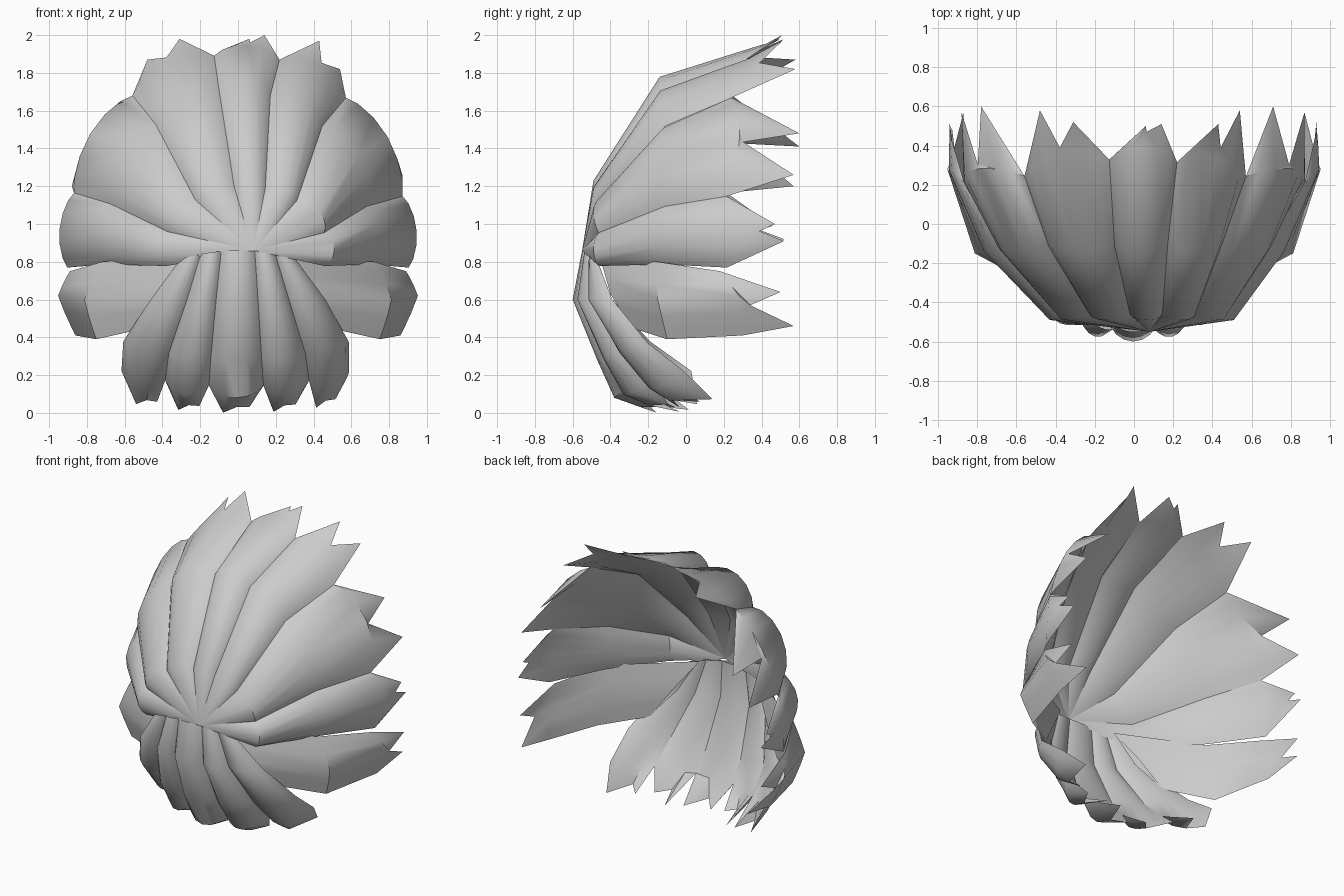
import bpy, bmesh, math
from mathutils import Vector

if "Cube" in bpy.data.objects:
    bpy.data.objects.remove(bpy.data.objects["Cube"])

U = [0, 0.12, 0.3, 0.5, 0.7, 0.88, 1]


def lerp_list(vals, u):
    # piecewise linear sample of a row of points
    f = u * (len(vals) - 1)
    i = min(int(f), len(vals) - 2)
    return vals[i].lerp(vals[i + 1], f - i)


def lock(name, rows, tips, inner=-0.35):
    """Lens-shaped lock: bulged outer skin, gently bulged inner skin, two pointed tips."""
    bm = bmesh.new()
    flat = [[row[0].lerp(row[-1], u).lerp(p, inner) for u, p in zip(U, row)] for row in rows]
    flat[-1] = [f.lerp(p, 0.5) for f, p in zip(flat[-1], rows[-1])]
    t1, notch, t2 = [bm.verts.new(p) for p in tips]
    for skin in (rows, flat):
        grid = [[bm.verts.new(p) for p in row] for row in skin]
        for a, b in zip(grid, grid[1:]):
            for i in range(len(U) - 1):
                bm.faces.new((a[i], a[i + 1], b[i + 1], b[i]))
        # forked end
        e = grid[-1]
        for f in ((e[0], e[1], t1), (e[1], e[2], t1), (e[2], notch, t1), (e[2], e[3], notch),
                  (e[3], e[4], notch), (e[4], t2, notch), (e[4], e[5], t2), (e[5], e[6], t2)):
            bm.faces.new(f)
    bmesh.ops.remove_doubles(bm, verts=bm.verts, dist=0.0005)
    bmesh.ops.recalc_face_normals(bm, faces=bm.faces)
    me = bpy.data.meshes.new(name)
    bm.to_mesh(me)
    bm.free()
    ob = bpy.data.objects.new(name, me)
    bpy.context.collection.objects.link(ob)
    bpy.context.view_layer.objects.active = ob
    ob.select_set(True)
    bpy.ops.object.shade_smooth_by_angle(angle=math.radians(40))
    ob.select_set(False)


def crest(u):
    return math.sin(math.pi * u) ** 0.7


# upper fan, radiating from one hub point
HUB = Vector((0.08, -0.55, 0.86))
RINGS = [(0.04, 0.47, 0.37, -0.49), (0.0, 0.77, 0.92, -0.14), (0.0, 0.95, 1.09, 0.2)]
SINK = [0.08, 0.08, 0.045]


def fan_point(deg, cx, rx, rz, y, sink):
    a = math.radians(deg)
    return Vector((cx + rx * math.cos(a) * (1 - sink), y + sink * 0.35,
                   0.86 + rz * math.sin(a) * (1 - sink)))


EDGES = [-5, 16, 51, 76, 98, 128, 163, 185]
# two tips and notch depth for each upper lock
TIPS = [((0.93, 0.52, 0.91), (0.93, 0.47, 1.0), 0.39),
        ((0.87, 0.57, 1.26), (0.71, 0.6, 1.48), 0.29),
        ((0.54, 0.58, 1.82), (0.43, 0.51, 1.97), 0.39),
        ((0.14, 0.51, 2.0), (0.06, 0.5, 1.98), 0.47),
        ((-0.31, 0.52, 1.98), (-0.48, 0.58, 1.87), 0.39),
        ((-0.78, 0.6, 1.41), (-0.88, 0.57, 1.2), 0.29),
        ((-0.94, 0.46, 0.99), (-0.94, 0.52, 0.92), 0.39)]
for n, (a, b) in enumerate(zip(EDGES, EDGES[1:])):
    rows = [[HUB] * len(U)]
    for k, (cx, rx, rz, y) in enumerate(RINGS):
        # lowest locks dip behind the nape near the hub
        lo = a - (9 if n == 0 and k == 0 else 0)
        hi = b + (9 if n == 6 and k == 0 else 0)
        row = []
        for u in U:
            ang = lo + (hi - lo) * u
            dy = 0.0
            if k == 2:
                dy = 0.08 * crest(u) + 0.12 * max(0, math.sin(math.radians(ang))) ** 6
            row.append(fan_point(ang, cx, rx, rz, y + dy, SINK[k] * (1 - crest(u))))
        rows.append(row)
    p, q = Vector(TIPS[n][0]), Vector(TIPS[n][1])
    m = rows[-1][3].lerp((p + q) / 2, 0.3)
    m.y = max(TIPS[n][2], rows[-1][3].y + 0.02)
    lock("upper_lock_%d" % n, rows, [p, m, q])

# low side locks behind the nape
for s, side in ((1, "right"), (-1, "left")):
    top = [(0.22, -0.46, 0.84), (0.72, -0.15, 0.8), (0.89, 0.18, 0.75)]
    mid = [(0.33, -0.4, 0.63), (0.8, -0.15, 0.6), (0.94, 0.28, 0.62)]
    low = [(0.48, -0.29, 0.45), (0.75, -0.1, 0.39), (0.86, 0.3, 0.41)]
    rows = []
    for t, m, l in zip(top, mid, low):
        row = []
        for u in U:
            p = lerp_list([Vector(t), Vector(m), Vector(l)], u)
            p.x = s * (p.x + 0.025 * (crest(u) - 0.5 * (1 - abs(2 * u - 1)) ** 0.5))
            row.append(p)
        rows.append(row)
    tips = [Vector((s * 0.93, 0.5, 0.64)), Vector((s * 0.93, 0.34, 0.57)),
            Vector((s * 0.87, 0.57, 0.46))]
    lock("side_lock_" + side, rows, tips)

# nape locks hanging down and curling under: (edge xs, centre y, y curve, centre z, z curve)
NAPE = [([-0.31, -0.2, -0.09, 0.09, 0.2, 0.31], -0.55, 0.6, 0.86, -0.5),
        ([-0.48, -0.28, -0.12, 0.11, 0.28, 0.48], -0.6, 0.65, 0.6, 0.0),
        ([-0.63, -0.38, -0.15, 0.13, 0.37, 0.61], -0.47, 0.55, 0.28, 0.25),
        ([-0.64, -0.4, -0.16, 0.14, 0.39, 0.61], -0.38, 0.85, 0.14, 0.2)]


def nape_point(x, row, sink=0.0, dy=0.0):
    _, y, ky, z, kz = row
    return Vector((x * (1 - sink * 0.6), y + ky * x * x + sink + dy, z + kz * x * x))


for n in range(5):
    rows = []
    for k, row in enumerate(NAPE):
        l, r = row[0][n], row[0][n + 1]
        pts = [nape_point(l + (r - l) * u, row,
                          (0.02 if k == 0 else 0.06) * (1 - crest(u))) for u in U]
        if k == 3:
            for p, u in zip(pts, U):
                p.z -= 0.06 * crest(u)
        rows.append(pts)
    end = (None, -0.16, 0.75, 0.03, 0.16)
    l, r = NAPE[3][0][n] * 0.93, NAPE[3][0][n + 1] * 0.93
    a, b = (0.1, 0.0) if n % 2 else (0.0, 0.1)
    tips = [nape_point(l + (r - l) * 0.25, end, 0, a),
            nape_point(l + (r - l) * 0.5, end, 0, -0.08),
            nape_point(l + (r - l) * 0.75, end, 0, b)]
    tips[0].z = max(tips[0].z - 0.03, 0.0)
    lock("nape_lock_%d" % n, rows, tips)
